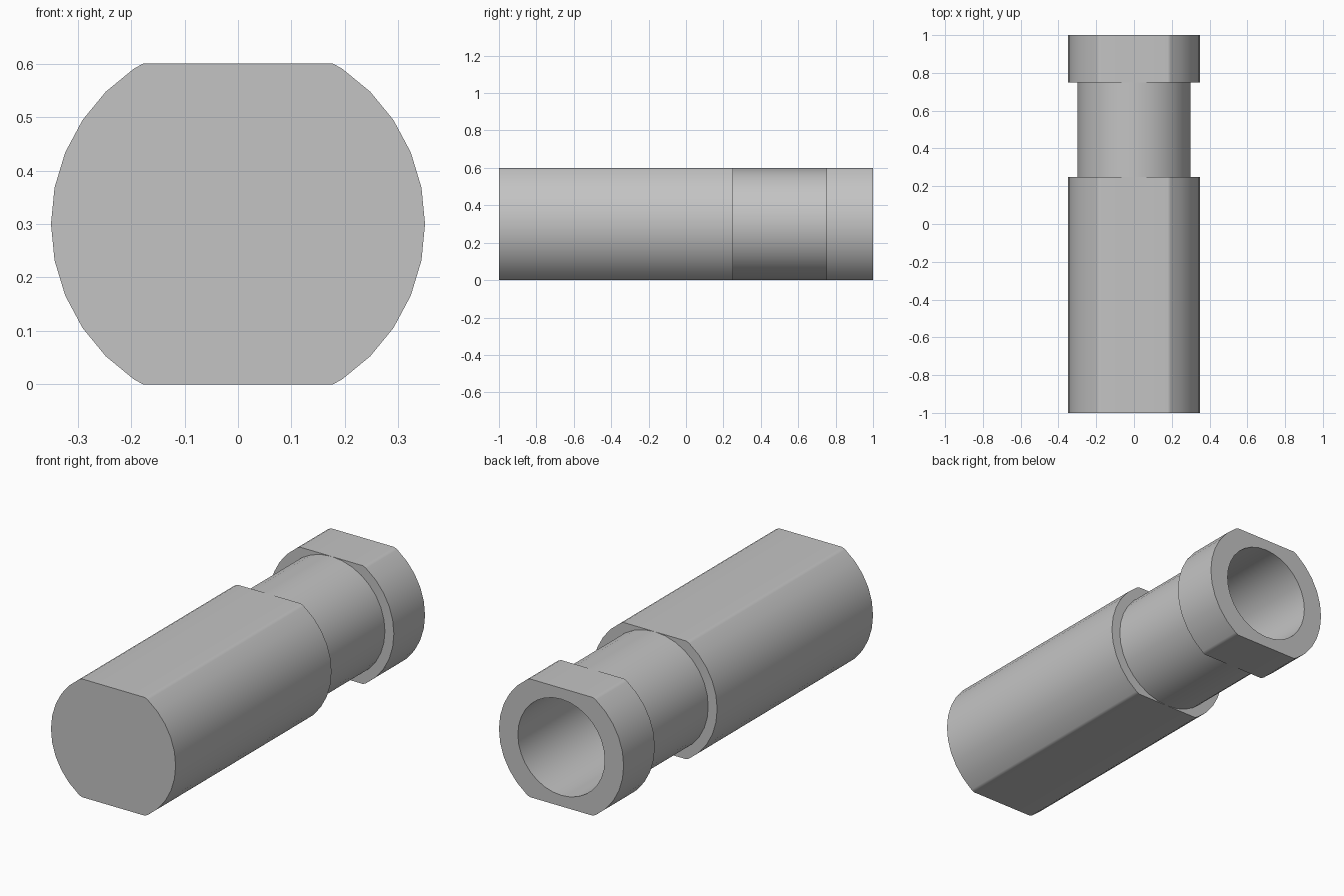
import bpy
import bmesh
import math

SIDES = 32
FLAT = 0.3        # half height between the two flats
MID = 0.3         # height of the pin's axis
OUTER, NECK, BORE = 0.35, 0.3, 0.244

cube = bpy.data.objects.get("Cube")
if cube:
    bpy.data.objects.remove(cube, do_unlink=True)

grey = bpy.data.materials.new("plain grey")
grey.use_nodes = True
colour = (0.55, 0.55, 0.55, 1)
grey.diffuse_color = colour
grey.node_tree.nodes["Principled BSDF"].inputs["Base Color"].default_value = colour


def ring(bm, y, radius):
    """One cross-section, clipped by the top and bottom flats."""
    step = 2 * math.pi / SIDES
    corner = [(radius * math.cos(k * step), radius * math.sin(k * step))
              for k in range(SIDES)]
    verts = []
    for k, (x, z) in enumerate(corner):
        if abs(z) > FLAT + 1e-5:
            # slide to the cut when a neighbour lies below the flat
            for nx, nz in (corner[k - 1], corner[(k + 1) % SIDES]):
                if abs(nz) < FLAT - 1e-5:
                    x += (nx - x) * (abs(z) - FLAT) / (abs(z) - abs(nz))
            z = math.copysign(FLAT, z)
        verts.append(bm.verts.new((x, y, z + MID)))
    return verts


# Body, neck, collar and blind bore as one lathed profile of (y, radius)
profile = [(-1, OUTER), (0.25, OUTER), (0.25, NECK), (0.75, NECK),
           (0.75, OUTER), (1, OUTER), (1, BORE), (0, BORE)]
bm = bmesh.new()
rings = [ring(bm, y, r) for y, r in profile]
for a, b in zip(rings, rings[1:]):
    for k in range(SIDES):
        n = (k + 1) % SIDES
        bm.faces.new((a[k], a[n], b[n], b[k]))
bm.faces.new(rings[0])       # solid front end
bm.faces.new(rings[-1][::-1])  # bore floor

# Faces run the same way round; check the front end points forward
bm.normal_update()
bm.faces.ensure_lookup_table()
if bm.faces[0].normal.x < 0:
    bmesh.ops.reverse_faces(bm, faces=bm.faces[:-2])
for cap, sign in ((bm.faces[-2], -1), (bm.faces[-1], 1)):
    if cap.normal.y * sign < 0:
        cap.normal_flip()
# The neck just touches the flats, so join those points
bmesh.ops.remove_doubles(bm, verts=bm.verts, dist=1e-5)

mesh = bpy.data.meshes.new("grooved_pin")
bm.to_mesh(mesh)
bm.free()
mesh.materials.append(grey)
pin = bpy.data.objects.new("grooved_pin", mesh)
bpy.context.collection.objects.link(pin)

# Smooth sides, crisp ends and shoulders, even flats
bpy.ops.object.select_all(action="DESELECT")
pin.select_set(True)
bpy.context.view_layer.objects.active = pin
bpy.ops.object.shade_smooth_by_angle(angle=math.radians(35))
weighted = pin.modifiers.new("even flats", "WEIGHTED_NORMAL")
weighted.keep_sharp = True
